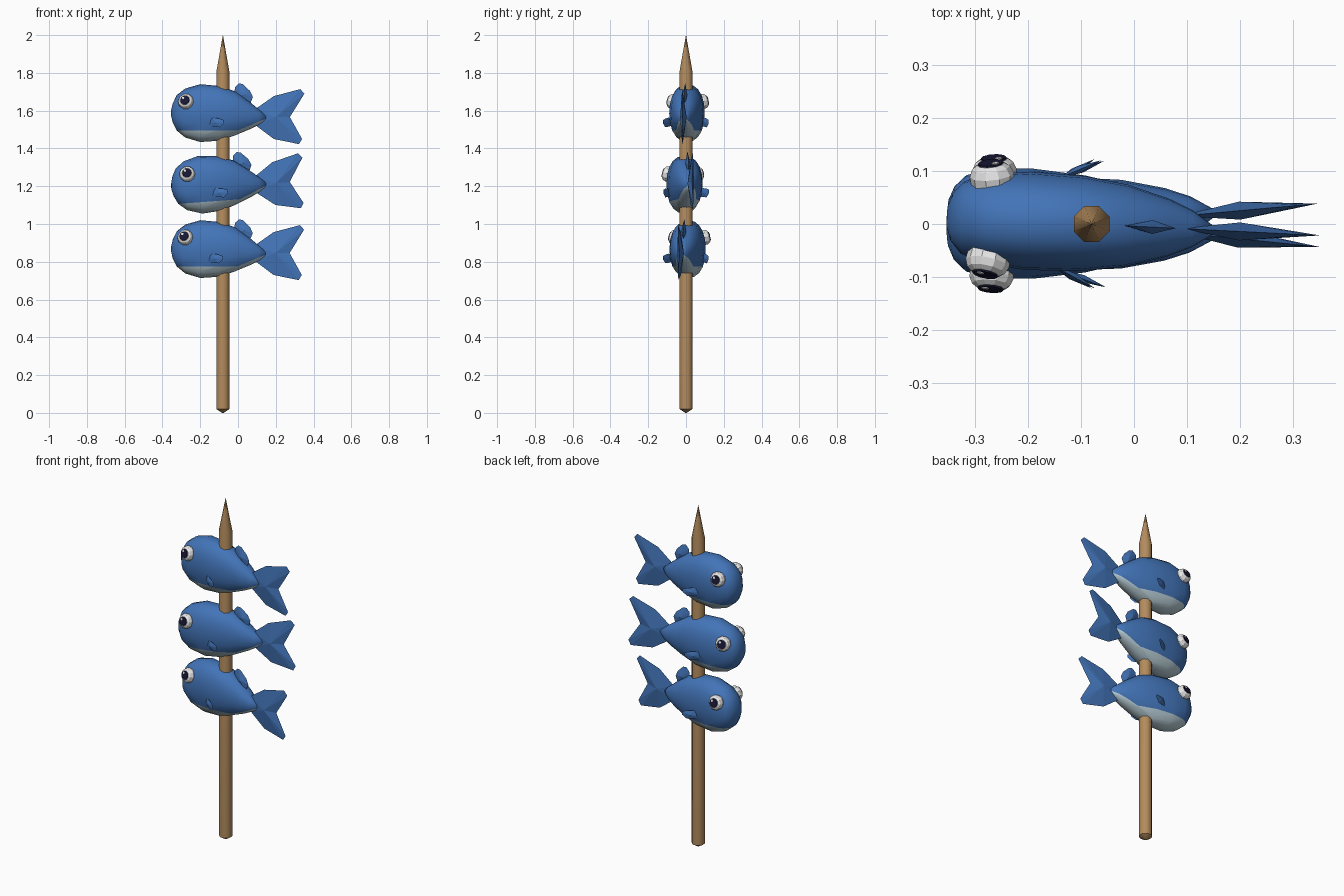
import bpy, bmesh, math
from mathutils import Matrix, Vector

if "Cube" in bpy.data.objects:
    bpy.data.objects.remove(bpy.data.objects["Cube"])


def material(name, rgb):
    m = bpy.data.materials.new(name)
    m.diffuse_color = (*rgb, 1)
    m.use_nodes = True
    m.node_tree.nodes["Principled BSDF"].inputs["Base Color"].default_value = m.diffuse_color
    return m


BLUE = material("fish blue", (0.055, 0.175, 0.48))
BELLY = material("pale belly", (0.48, 0.62, 0.68))
WHITE = material("eye white", (0.80, 0.80, 0.80))
NAVY = material("pupil navy", (0.008, 0.008, 0.035))
WOOD = material("wood", (0.45, 0.26, 0.11))


def to_mesh(bm, name, mats, smooth=False):
    bmesh.ops.recalc_face_normals(bm, faces=bm.faces[:])
    for f in bm.faces:
        f.smooth = smooth
    me = bpy.data.meshes.new(name)
    bm.to_mesh(me)
    bm.free()
    for m in mats:
        me.materials.append(m)
    return me


def place(me, name, matrix):
    ob = bpy.data.objects.new(name, me)
    bpy.context.collection.objects.link(ob)
    ob.matrix_world = matrix
    return ob


def loft(bm, rings):
    """Skin closed rings of points and close both ends."""
    loops = [[bm.verts.new(p) for p in r] for r in rings]
    n = len(loops[0])
    for a, b in zip(loops, loops[1:]):
        for i in range(n):
            j = (i + 1) % n
            bm.faces.new((a[i], a[j], b[j], b[i]))
    bm.faces.new(loops[0])
    bm.faces.new(loops[-1])


def fin_mesh(name, outline, centre, half_thick):
    """Sharp-edged fin in the xz plane, thickest at its centre."""
    bm = bmesh.new()
    rim = [bm.verts.new((x, 0, z)) for x, z in outline]
    for side in (-1, 1):
        apex = bm.verts.new((centre[0], side * half_thick, centre[1]))
        for i, v in enumerate(rim):
            bm.faces.new((v, rim[(i + 1) % len(rim)], apex))
    return to_mesh(bm, name, [BLUE])


def disc_mesh(name, mat, sections, sides):
    """Stacked discs along local z: (height, radius)."""
    bm = bmesh.new()
    loft(bm, [[(r * math.cos(2 * math.pi * i / sides), r * math.sin(2 * math.pi * i / sides), h)
               for i in range(sides)] for h, r in sections])
    return to_mesh(bm, name, [mat])


# Body: stations of x, top, bottom, half width
STATIONS = [(-.354, .02, -.015, .018), (-.345, .055, -.05, .045), (-.325, .097, -.09, .068),
            (-.28, .132, -.127, .085), (-.2, .155, -.151, .093), (-.1, .146, -.144, .09),
            (-.016, .118, -.116, .078), (.064, .06, -.083, .055), (.11, .022, -.06, .035),
            (.15, -.012, -.032, .008)]


def body_mesh():
    bm = bmesh.new()
    rings = []
    for x, top, bot, w in STATIONS:
        mid, h, ring = (top + bot) / 2, (top - bot) / 2, []
        for i in range(20):
            c, s = math.cos(math.pi * i / 10), math.sin(math.pi * i / 10)
            ring.append((x, w * math.copysign(abs(c) ** 0.9, c),
                         mid + h * math.copysign(abs(s) ** 0.9, s)))
        rings.append(ring)
    loft(bm, rings)
    # Cut the belly line: level along the head, rising to the tail
    planes = [(Vector((0, 0, -.09)), Vector((0, 0, 1))),
              (Vector((0, 0, -.09)), Vector((-.42, 0, 1)).normalized())]
    for co, no in planes:
        bmesh.ops.bisect_plane(bm, geom=bm.verts[:] + bm.edges[:] + bm.faces[:],
                               plane_co=co, plane_no=no)
    for f in bm.faces:
        c = f.calc_center_median()
        f.material_index = int(any((c - co).dot(no) < 0 for co, no in planes))
    return to_mesh(bm, "body", [BLUE, BELLY], True)


BODY = body_mesh()
TAIL = fin_mesh("tail", [(.09, .022), (.19, .092), (.33, .129), (.352, .105), (.275, -.019),
                         (.34, -.135), (.323, -.162), (.19, -.135), (.09, -.06)], (.2, -.02), .017)
DORSAL = fin_mesh("dorsal_fin", [(-.02, .09), (-.016, .14), (.005, .16), (.027, .155),
                                 (.064, .119), (.079, .087), (.06, .04)], (.035, .10), .013)
SIDE_FIN = fin_mesh("side_fin", [(-.015, -.015), (-.01, .006), (.02, .026), (.06, .02), (.085, .012),
                                 (.085, -.006), (.06, -.026), (.015, -.022)], (.04, 0), .007)
EYE = disc_mesh("eye", WHITE, [(-.02, .04), (.008, .042), (.022, .036), (.029, .026)], 10)
PUPIL = disc_mesh("pupil", NAVY, [(.024, .026), (.032, .024)], 10)
GLINT = disc_mesh("eye_glint", WHITE, [(.030, .0075), (.034, .007)], 6)

# Three fish: label, height, yaw, pitch
for label, z, yaw, pitch in (("top", 1.585, -.05, 0), ("middle", 1.215, .09, .075),
                             ("bottom", .865, -.1, 0)):
    pivot = Matrix.Translation((-.08, 0, 0))
    base = (Matrix.Translation((0, 0, z)) @ pivot @ Matrix.Rotation(yaw, 4, 'Z')
            @ Matrix.Rotation(-pitch, 4, 'Y') @ pivot.inverted())
    place(BODY, label + "_body", base)
    place(TAIL, label + "_tail", base)
    place(DORSAL, label + "_dorsal_fin", base)
    for side, word in ((-1, "front"), (1, "back")):
        tag = f"{label}_{word}_"
        place(SIDE_FIN, tag + "side_fin", base @ Matrix.Translation((-.145, side * .084, -.047))
              @ Matrix.Rotation(side * .45, 4, 'Z'))
        # Eye frame: z outward, y up, x level
        out = Vector((-.15, side * .95, .27)).normalized()
        level = Vector((0, 0, 1)).cross(out).normalized()
        up = out.cross(level)
        frame = Matrix((level, up, out)).transposed().to_4x4()
        eye = base @ Matrix.Translation((-.272, side * .076, .063)) @ frame
        place(EYE, tag + "eye", eye)
        place(PUPIL, tag + "pupil", eye)
        place(GLINT, tag + "eye_glint", eye @ Matrix.Translation((-.009, .011, 0)))

# Pointed wooden skewer
stick = disc_mesh("skewer", WOOD, [(0, .004), (.02, .0365), (1.81, .0365), (2, .0005)], 8)
ob = place(stick, "skewer", Matrix.Translation((-.08, 0, 0)) @ Matrix.Rotation(math.pi / 8, 4, 'Z'))
bpy.context.view_layer.objects.active = ob
ob.select_set(True)
bpy.ops.object.shade_smooth_by_angle(angle=math.radians(50))
